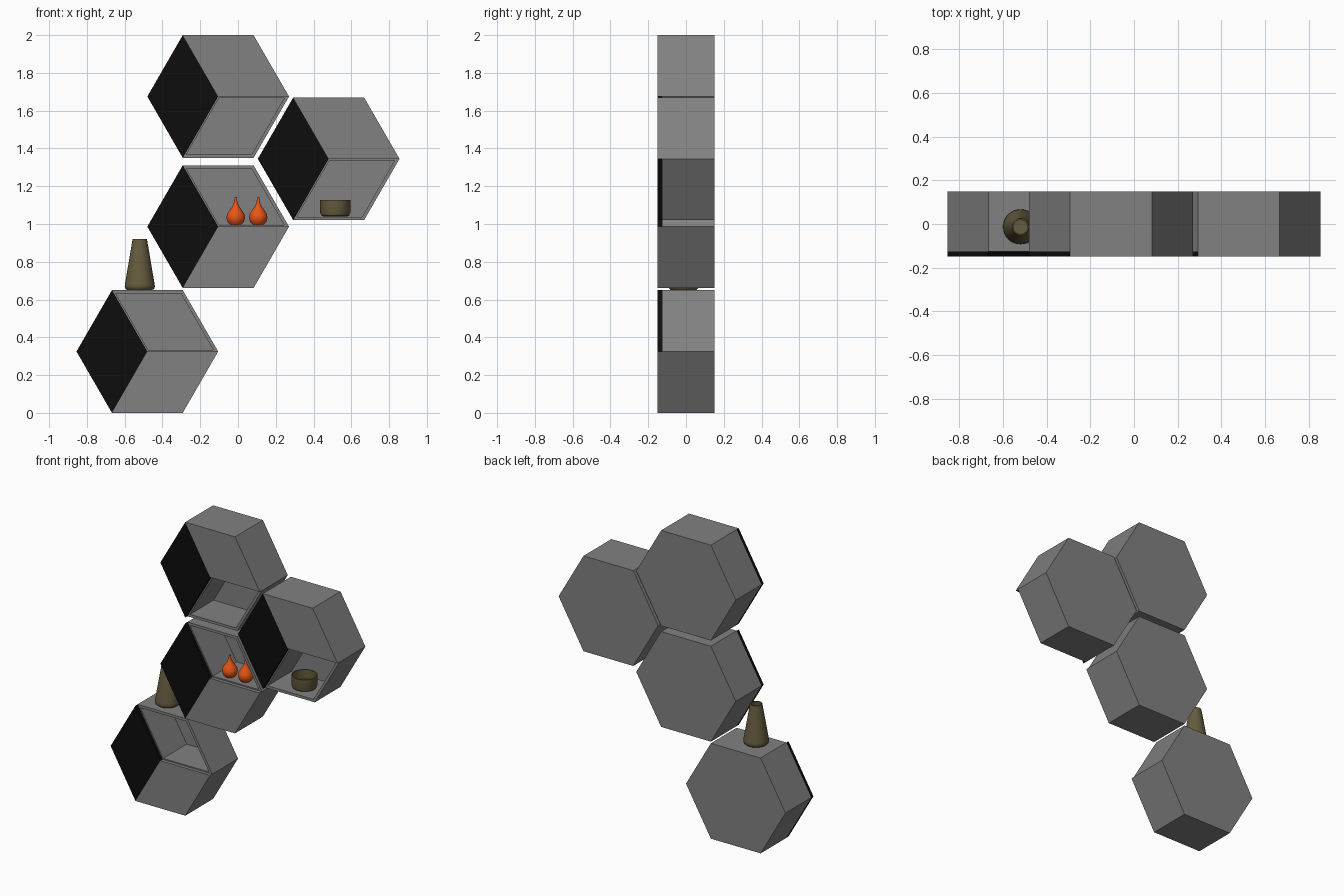
import bpy, bmesh, math

cube = bpy.data.objects.get("Cube")
if cube:
    bpy.data.objects.remove(cube)

R = 0.375                      # hexagon corner radius
WALL, HALF_BOARD = 0.018, 0.008
FRONT, BACK, SEAM = -0.15, 0.15, 0.127


def material(name, rgb):
    m = bpy.data.materials.new(name)
    m.use_nodes = True
    m.diffuse_color = (*rgb, 1)
    m.node_tree.nodes["Principled BSDF"].inputs["Base Color"].default_value = (*rgb, 1)
    return m


grey = material("grey board", (0.22, 0.22, 0.22))
black = material("black board", (0.004, 0.004, 0.004))
orange = material("orange glaze", (0.8, 0.09, 0.008))
brown = material("olive brown clay", (0.13, 0.105, 0.048))


def finish(name, bm, mat, location=(0, 0, 0)):
    bmesh.ops.recalc_face_normals(bm, faces=bm.faces)
    mesh = bpy.data.meshes.new(name)
    bm.to_mesh(mesh)
    bm.free()
    mesh.materials.append(mat)
    ob = bpy.data.objects.new(name, mesh)
    ob.location = location
    bpy.context.collection.objects.link(ob)
    return ob


def polar(angle, r=R):
    a = math.radians(angle)
    return r * math.cos(a), r * math.sin(a)


def prism(name, outline, y0, y1, mat, location):
    """Extrude an x-z outline from y0 to y1."""
    bm = bmesh.new()
    face = bm.faces.new([bm.verts.new((x, y0, z)) for x, z in outline])
    new = bmesh.ops.extrude_face_region(bm, geom=[face])["geom"]
    bmesh.ops.translate(bm, vec=(0, y1 - y0, 0),
                        verts=[v for v in new if isinstance(v, bmesh.types.BMVert)])
    return finish(name, bm, mat, location)


def hex_frame(name, location):
    """Hollow six-sided surround, open at both ends."""
    bm = bmesh.new()
    inner = R - WALL / math.cos(math.pi / 6)
    rings = []
    for r, y in ((R, -SEAM), (R, SEAM), (inner, SEAM), (inner, -SEAM)):
        pts = [polar(60 * i, r) for i in range(6)]
        rings.append([bm.verts.new((x, y, z)) for x, z in pts])
    for k in range(4):
        a, b = rings[k], rings[(k + 1) % 4]
        for i in range(6):
            j = (i + 1) % 6
            bm.faces.new((a[i], a[j], b[j], b[i]))
    return finish(name, bm, grey, location)


def shelf(label, x, z, grey_start):
    """Hexagonal box with a black left door, a grey door and an open third."""
    loc = (x, 0, z)
    hex_frame(label + "_frame", loc)
    prism(label + "_back_panel", [polar(60 * i) for i in range(6)], SEAM, BACK, grey, loc)
    for a in (0, 120, 240):
        end = polar(a, R - WALL)
        side = polar(a + 90, HALF_BOARD)
        outline = [side, (-side[0], -side[1]),
                   (end[0] - side[0], end[1] - side[1]),
                   (end[0] + side[0], end[1] + side[1])]
        prism(f"{label}_divider_{a}", outline, -SEAM, SEAM, grey, loc)
    for part, a, mat in (("left_door", 120, black), ("grey_door", grey_start, grey)):
        outline = [(0, 0), polar(a), polar(a + 60), polar(a + 120)]
        prism(f"{label}_{part}", outline, FRONT, -SEAM, mat, loc)


def lathe(name, profile, location, mat, steps=32):
    """Spin an (r, z) profile around a vertical axis."""
    bm = bmesh.new()
    verts = [bm.verts.new((r, 0, z)) for r, z in profile]
    edges = [bm.edges.new(pair) for pair in zip(verts, verts[1:])]
    bmesh.ops.spin(bm, geom=verts + edges, cent=(0, 0, 0), axis=(0, 0, 1),
                   angle=math.tau, steps=steps, use_duplicate=False)
    bmesh.ops.remove_doubles(bm, verts=bm.verts, dist=0.0002)
    ob = finish(name, bm, mat, location)
    bpy.ops.object.select_all(action="DESELECT")
    ob.select_set(True)
    bpy.context.view_layer.objects.active = ob
    bpy.ops.object.shade_smooth_by_angle(angle=math.radians(35))
    return ob


# Four wall shelves; the open third is where neither door sits
shelf("top_shelf", -0.105, 1.675, 0)
shelf("right_shelf", 0.48, 1.345, 0)
shelf("middle_shelf", -0.105, 0.986, 240)
shelf("bottom_shelf", -0.48, 0.325, 240)

# Tall tapered vase on the bottom shelf
lathe("tall_vase", [(0, 0), (0.066, 0), (0.076, 0.008), (0.08, 0.02), (0.078, 0.034),
                    (0.038, 0.27), (0.032, 0.27), (0.06, 0.06), (0, 0.05)],
      (-0.52, -0.013, 0.65), brown)

# Low bowl in the right shelf
lathe("low_bowl", [(0, 0), (0.062, 0), (0.074, 0.006), (0.08, 0.02), (0.08, 0.088),
                   (0.073, 0.088), (0.073, 0.025), (0.062, 0.015), (0, 0.015)],
      (0.515, -0.02, 1.04), brown)

# Pair of drop-shaped ornaments in the middle shelf
for side, x in (("left", 0.107), ("right", -0.012)):
    lathe(side + "_ornament",
          [(0, 0), (0.026, 0), (0.042, 0.015), (0.049, 0.038), (0.046, 0.058),
           (0.032, 0.08), (0.017, 0.1), (0.009, 0.12), (0.006, 0.146), (0, 0.149)],
          (x, -0.07, 0.994), orange)
